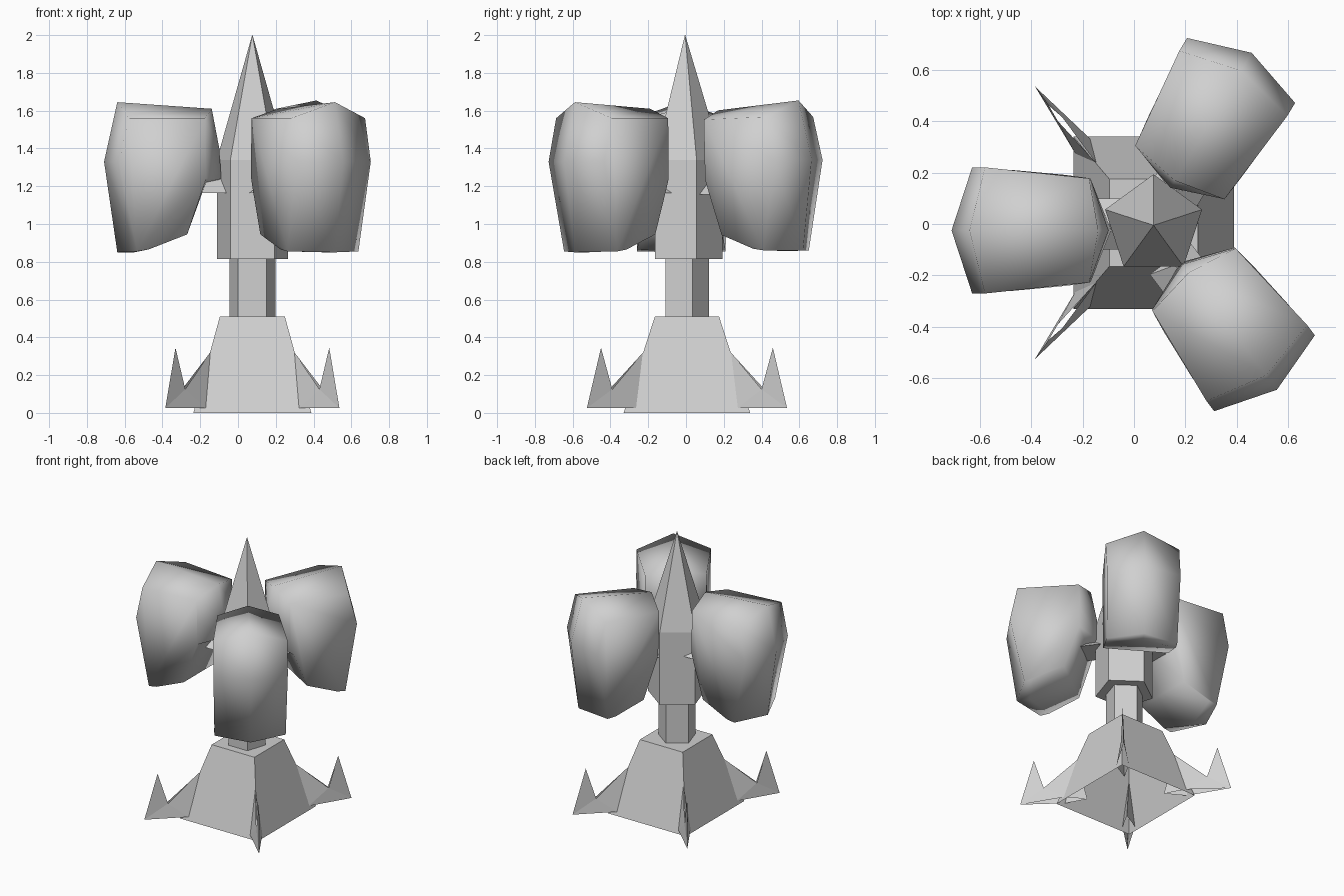
import bpy, bmesh, math
from mathutils import Matrix

cube = bpy.data.objects.get("Cube")
if cube:
    bpy.data.objects.remove(cube, do_unlink=True)

AXIS = 0.076  # x of the central column

grey = bpy.data.materials.new("light_grey")
grey.use_nodes = True
grey.diffuse_color = (0.63, 0.63, 0.63, 1)
grey.node_tree.nodes["Principled BSDF"].inputs["Base Color"].default_value = (0.63, 0.63, 0.63, 1)


def make(name, verts, faces, fix=True):
    mesh = bpy.data.meshes.new(name)
    mesh.from_pydata(verts, [], faces)
    if fix:
        bm = bmesh.new()
        bm.from_mesh(mesh)
        bmesh.ops.recalc_face_normals(bm, faces=bm.faces)
        bm.to_mesh(mesh)
        bm.free()
    mesh.materials.append(grey)
    obj = bpy.data.objects.new(name, mesh)
    bpy.context.collection.objects.link(obj)
    return obj


def loft(name, rings, cap_start=True, cap_end=True):
    n = len(rings[0])
    verts = [p for ring in rings for p in ring]
    faces = [(k * n + i, k * n + (i + 1) % n, (k + 1) * n + (i + 1) % n, (k + 1) * n + i)
             for k in range(len(rings) - 1) for i in range(n)]
    if cap_start:
        faces.append(tuple(range(n))[::-1])
    if cap_end:
        faces.append(tuple(range(len(verts) - n, len(verts))))
    return make(name, verts, faces)


def pentagon(r, z):
    angles = [math.radians(90 + 72 * i) for i in range(5)]
    return [(AXIS + r * math.cos(a), r * math.sin(a) - 0.005, z) for a in angles]


def rectangle(hx, hy, z):
    return [(AXIS + sx * hx, sy * hy + 0.005, z)
            for sx, sy in ((-1, -1), (1, -1), (1, 1), (-1, 1))]


# Central tower: neck, column and tall spire
loft("neck", [pentagon(0.128, 0.5), pentagon(0.128, 0.82)])
loft("column", [pentagon(0.198, 0.815), pentagon(0.198, 1.34)])
loft("spire", [pentagon(0.198, 1.34), pentagon(0.001, 2.0)], cap_start=False)

# Hollow flared base, open underneath
loft("base", [rectangle(0.312, 0.335, 0), rectangle(0.172, 0.17, 0.51)], cap_start=False)

# Corner fins: two thin sheets meeting at the tip, with an upturned barb,
# closing to a point inside the base
for sx, side in ((1, "left"), (-1, "right")):
    for sy, end in ((1, "back"), (-1, "front")):
        points = [(0.223, 0.232, 0.32),
                  (0.245, 0.325, 0.025), (0.302, 0.265, 0.025),
                  (0.461, 0.53, 0.025), (0.407, 0.455, 0.345),
                  (0.355, 0.41, 0.125), (0.372, 0.395, 0.125),
                  (0.17, 0.19, 0.025)]
        verts = [(AXIS + sx * x, sy * y + 0.005, z) for x, y, z in points]
        faces = [(0, 1, 5), (1, 3, 5), (3, 4, 5), (0, 6, 2), (2, 6, 3), (3, 6, 4),
                 (0, 7, 1), (0, 2, 7)]
        if sx * sy < 0:
            faces = [f[::-1] for f in faces]
        make(f"fin_{end}_{side}", verts, faces, fix=False)

# Pod slices as (radius, height): ridge in the middle, lower shoulders at the sides
ridge = [(0.715, 1.645), (0.215, 1.61), (0.175, 1.40), (0.165, 1.24), (0.245, 1.22),
         (0.345, 0.945), (0.625, 0.85), (0.715, 0.85), (0.785, 1.33)]
shoulder = [(0.655, 1.56), (0.25, 1.56), (0.245, 1.40), (0.245, 1.24), (0.265, 1.18),
            (0.345, 0.945), (0.55, 0.865), (0.61, 0.855), (0.705, 1.33)]


def half_width(r, z):
    return 0.2 + 0.045 * min(1, max(0, (r - 0.24) / 0.2)) - 0.03 * max(0, 1.2 - z)


def pod_slice(points, side):
    return [(-r, side * half_width(r, z) - 0.025, z) for r, z in points]


# Each pod: turn about the tower, outward tilt, and small offset
for name, turn, tilt, dx, dy in (("right", 0, 0, 0, 0),
                                 ("back", -121, 2, 0, -0.018),
                                 ("front", 127, 0, -0.013, -0.032)):
    place = Matrix.Translation((AXIS + dx, dy, 0)) @ Matrix.Rotation(math.radians(turn), 4, "Z")
    pivot = Matrix.Translation((-0.45, 0, 1.25))
    lean = pivot @ Matrix.Rotation(math.radians(tilt), 4, "Y") @ pivot.inverted()
    pod = loft("pod_" + name, [pod_slice(shoulder, -1), pod_slice(ridge, 0), pod_slice(shoulder, 1)])
    pod.matrix_world = place @ lean
    bpy.ops.object.select_all(action="DESELECT")
    pod.select_set(True)
    bpy.context.view_layer.objects.active = pod
    bpy.ops.object.shade_smooth_by_angle(angle=math.radians(100))

    # Triangular strut holding the pod to the column
    inner = [(-0.13, -0.1, 1.165), (-0.13, 0.1, 1.165), (-0.16, 0, 1.245)]
    outer = [(-0.4, y, z) for x, y, z in inner]
    strut = loft("strut_" + name, [inner, outer])
    strut.matrix_world = place @ lean
